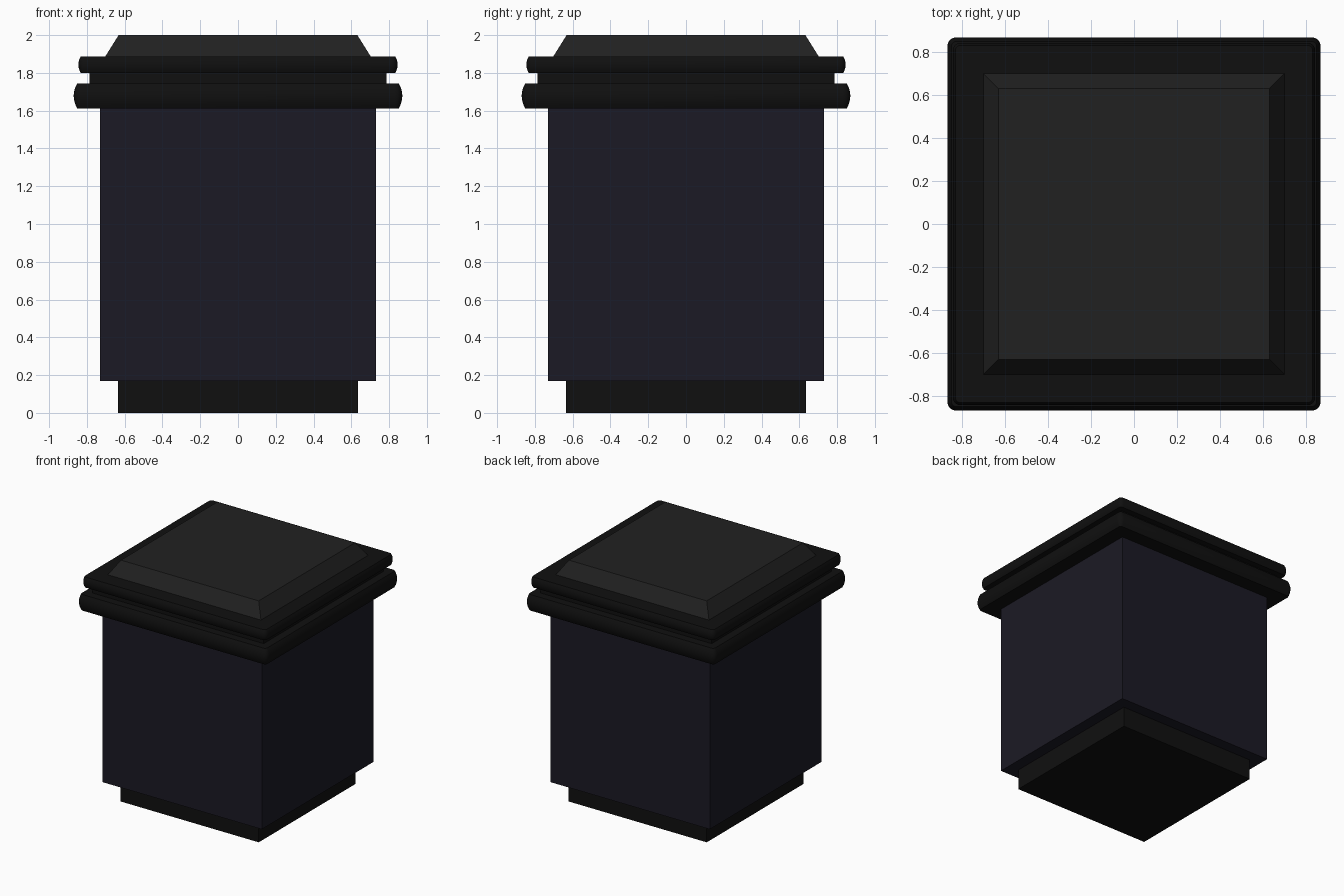
import bpy, bmesh, math

if "Cube" in bpy.data.objects:
    bpy.data.objects.remove(bpy.data.objects["Cube"])


def material(name, rgb):
    m = bpy.data.materials.new(name)
    m.diffuse_color = (*rgb, 1)
    m.use_nodes = True
    m.node_tree.nodes["Principled BSDF"].inputs["Base Color"].default_value = m.diffuse_color
    return m


BLACK = material("black_trim", (0.005, 0.005, 0.005))
NAVY = material("dark_navy", (0.011, 0.010, 0.018))
CHARCOAL = material("charcoal", (0.015, 0.015, 0.015))


def ring(half, radius, segments=4):
    """Square outline with optional rounded corners."""
    if radius == 0:
        return [(half, half), (-half, half), (-half, -half), (half, -half)]
    c = half - radius
    pts = []
    for q, (sx, sy) in enumerate([(1, 1), (-1, 1), (-1, -1), (1, -1)]):
        for i in range(segments + 1):
            a = math.pi / 2 * (q + i / segments)
            pts.append((sx * c + radius * math.cos(a), sy * c + radius * math.sin(a)))
    return pts


def stack(name, profile, mat, radius=0.0, smooth=False):
    """Loft square rings through (half width, z) and cap both ends."""
    bm = bmesh.new()
    top = profile[len(profile) // 2][0]
    rings = []
    for half, z in profile:
        r = max(radius - (top - half), 0.004) if radius else 0
        rings.append([bm.verts.new((x, y, z)) for x, y in ring(half, r)])
    n = len(rings[0])
    for a, b in zip(rings, rings[1:]):
        for i in range(n):
            j = (i + 1) % n
            bm.faces.new((a[i], a[j], b[j], b[i]))
    bm.faces.new(rings[0][::-1])
    bm.faces.new(rings[-1])
    me = bpy.data.meshes.new(name)
    bm.to_mesh(me)
    bm.free()
    me.materials.append(mat)
    ob = bpy.data.objects.new(name, me)
    bpy.context.collection.objects.link(ob)
    if smooth:
        bpy.ops.object.select_all(action='DESELECT')
        ob.select_set(True)
        bpy.context.view_layer.objects.active = ob
        bpy.ops.object.shade_smooth_by_angle(angle=math.radians(35))
    return ob


def bulge(half, z0, z1, sag, steps=8):
    """Profile of a band whose side bows outward."""
    pts = []
    for i in range(steps + 1):
        t = 2 * i / steps - 1
        pts.append((half - sag * t * t, z0 + (z1 - z0) * i / steps))
    return pts


# Plinth and main body
stack("base", [(0.635, 0), (0.635, 0.18)], BLACK)
stack("body", [(0.73, 0.17), (0.73, 1.63)], NAVY)

# Rim: two bowed bands with a recessed neck between them
stack("lower_rim", bulge(0.87, 1.612, 1.745, 0.019), BLACK, 0.04, True)
stack("rim_neck", [(0.785, 1.73), (0.785, 1.81)], BLACK)
stack("upper_rim", bulge(0.845, 1.80, 1.887, 0.012), BLACK, 0.035, True)

# Tapered lid
stack("lid", [(0.707, 1.88), (0.632, 2.0)], CHARCOAL)
